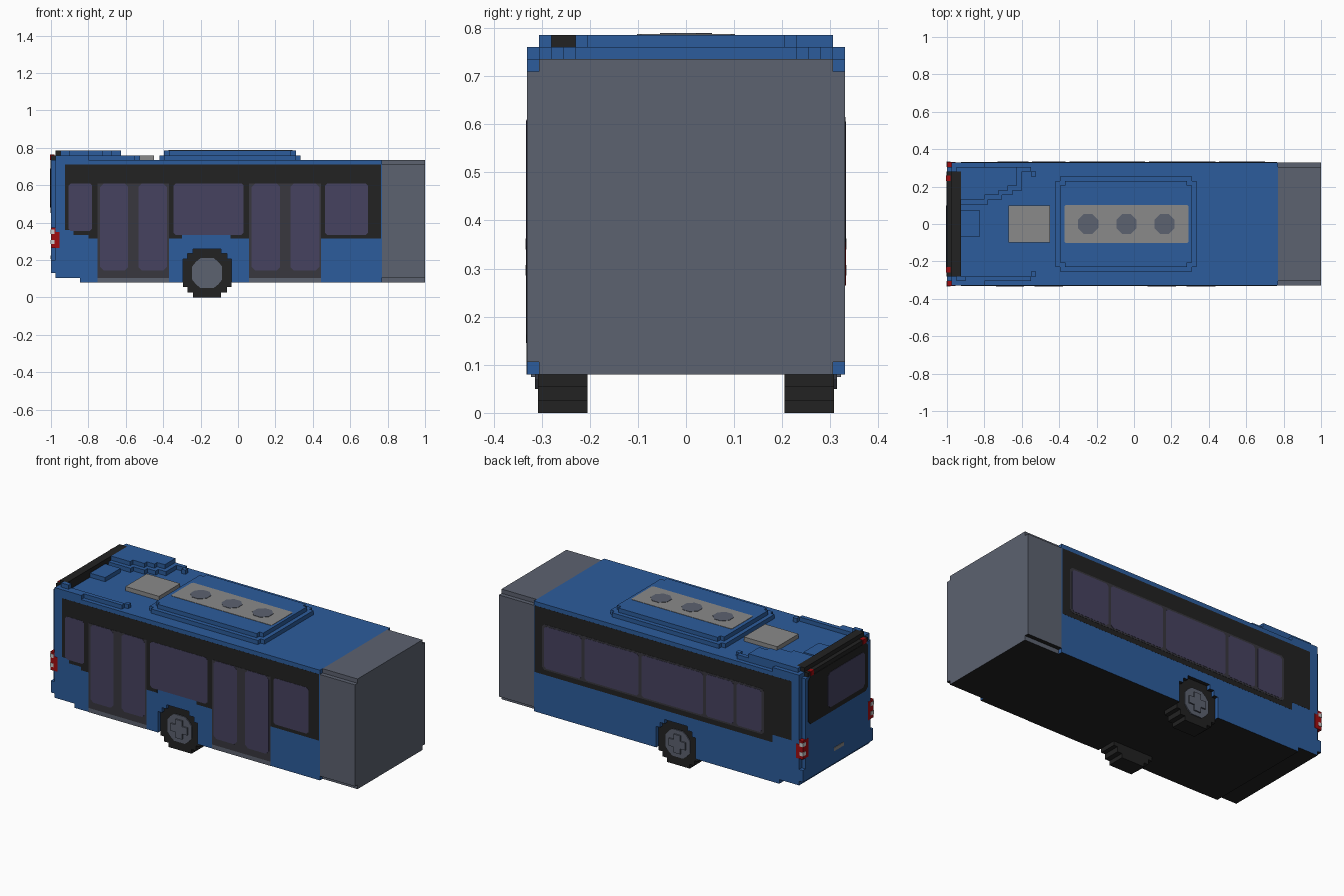
import bpy, bmesh

if "Cube" in bpy.data.objects:
    bpy.data.objects.remove(bpy.data.objects["Cube"], do_unlink=True)


def material(name, r, g, b):
    lin = [((c / 255 + 0.055) / 1.055) ** 2.4 if c > 10 else c / 255 / 12.92 for c in (r, g, b)] + [1]
    m = bpy.data.materials.new(name)
    m.use_nodes = True
    m.diffuse_color = lin
    bsdf = m.node_tree.nodes["Principled BSDF"]
    bsdf.inputs["Base Color"].default_value = lin
    bsdf.inputs["Roughness"].default_value = 0.8
    return m


BLUE = material("body blue", 44, 92, 156)
GREY = material("slate grey", 92, 98, 112)
BLACK = material("black", 34, 34, 34)
GLASS = material("tinted glass", 70, 66, 96)
FRAME = material("door frame grey", 56, 55, 62)
SILVER = material("light grey", 138, 138, 138)
RED = material("lamp red", 160, 12, 15)
WHITE = material("lamp white", 205, 205, 205)


def prism(name, pts, axis, a, b, mat, under=None):
    """Extrude a 2D outline along an axis from a to b; under = material for downward faces."""
    place = {"x": lambda u, v: (a, u, v), "y": lambda u, v: (u, a, v), "z": lambda u, v: (u, v, a)}[axis]
    bm = bmesh.new()
    face = bm.faces.new([bm.verts.new(place(u, v)) for u, v in pts])
    ext = bmesh.ops.extrude_face_region(bm, geom=[face])
    move = [(b - a) if axis == k else 0 for k in "xyz"]
    bmesh.ops.translate(bm, vec=move, verts=[v for v in ext["geom"] if isinstance(v, bmesh.types.BMVert)])
    bmesh.ops.recalc_face_normals(bm, faces=bm.faces)
    bm.normal_update()
    me = bpy.data.meshes.new(name)
    me.materials.append(mat)
    if under:
        me.materials.append(under)
        for f in bm.faces:
            f.material_index = int(f.normal.z < -0.5)
    bm.to_mesh(me)
    bm.free()
    ob = bpy.data.objects.new(name, me)
    bpy.context.collection.objects.link(ob)
    return ob


def rect(u0, u1, v0, v1, c=0.0):
    """Rectangle outline with optional cut corners."""
    if not c:
        return [(u0, v0), (u1, v0), (u1, v1), (u0, v1)]
    return [(u0 + c, v0), (u1 - c, v0), (u1, v0 + c), (u1, v1 - c),
            (u1 - c, v1), (u0 + c, v1), (u0, v1 - c), (u0, v0 + c)]


def box(name, x0, x1, y0, y1, z0, z1, mat, under=None):
    return prism(name, rect(x0, x1, y0, y1), "z", z0, z1, mat, under)


def stepped(cu, cv, quarter):
    """Blocky round outline from one quarter, listed from top to right."""
    q, r = quarter, quarter[::-1]
    off = q + [(u, -v) for u, v in r] + [(-u, -v) for u, v in q] + [(-u, v) for u, v in r]
    return [(cu + u, cv + v) for u, v in off]


def plate(name, pts, side, level, mat):
    """Thin plate on a body side; level sets the stacking order."""
    return prism(name, pts, "y", side * 0.329, side * (0.3305 + 0.0012 * level), mat)


# Body core and side skins with stepped wheel arches
WX, WZ = -0.165, 0.13
tyre_q = [(0.075, 0.13), (0.075, 0.105), (0.105, 0.105), (0.105, 0.075), (0.13, 0.075)]
rear_steps = [(-1, 0.13), (-0.975, 0.13), (-0.975, 0.105), (-0.845, 0.105), (-0.845, 0.08)]
prism("body_core", [(0.77, 0.08), (0.77, 0.735), (-1, 0.735)] + rear_steps, "y", -0.305, 0.305, BLUE, BLACK)
arch = [(WX - 0.13, 0.08)] + [(WX - u, WZ + v) for u, v in tyre_q[::-1]] \
    + [(WX + u, WZ + v) for u, v in tyre_q] + [(WX + 0.13, 0.08)]
skin = [(0.77, 0.735), (-0.975, 0.735), (-0.975, 0.2), (-1, 0.2)] + rear_steps + arch + [(0.77, 0.08)]
for s, tag in ((-1, "front"), (1, "back")):
    prism(tag + "_side_skin", skin, "y", s * 0.305, s * 0.33, BLUE, BLACK)

# Grey joint section with notched long edges
joint = stepped(0, 0.4075, [(0.305, 0.3275), (0.305, 0.302), (0.33, 0.302)])
prism("joint_section", joint, "x", 0.77, 1.0, GREY, BLACK)

# Wheels
hub_q = [(0.035, 0.08), (0.06, 0.06), (0.08, 0.035)]
cross_q = [(0.022, 0.055), (0.022, 0.022), (0.055, 0.022)]
for s, tag in ((-1, "front"), (1, "back")):
    prism(tag + "_tyre", stepped(WX, WZ, tyre_q), "y", s * 0.205, s * 0.308, BLACK)
    prism(tag + "_hub", stepped(WX, WZ, hub_q), "y", s * 0.3, s * 0.314, GREY)
    prism(tag + "_hub_cross", stepped(WX, WZ, cross_q), "y", s * 0.3, s * 0.322, GREY)

# Front side: dark window band, doors and panes
band = [(-0.925, 0.71), (-0.925, 0.36), (-0.88, 0.36), (-0.88, 0.335), (-0.8, 0.335), (-0.8, 0.315),
        (-0.3, 0.315), (-0.3, 0.335), (-0.04, 0.335), (-0.04, 0.315), (0.765, 0.315), (0.765, 0.71)]
plate("front_window_band", band, -1, 0, BLACK)
for i, (x0, x1) in enumerate(((-0.75, -0.37), (0.06, 0.445))):
    plate(f"door_{i}_frame", rect(x0, x1, 0.105, 0.61), -1, 1, FRAME)
    plate(f"door_{i}_sill", rect(x0, x1, 0.08, 0.105), -1, 1, GREY)
    mid = (x0 + x1) / 2
    for j, (p0, p1) in enumerate(((x0 + 0.012, mid - 0.027), (mid + 0.027, x1 - 0.01))):
        plate(f"door_{i}_pane_{j}", rect(p0, p1, 0.145, 0.608, 0.018), -1, 2, GLASS)
for i, (x0, x1, z0) in enumerate(((-0.905, -0.78, 0.355), (-0.345, 0.03, 0.335), (0.465, 0.695, 0.335))):
    plate(f"front_window_{i}", rect(x0, x1, z0, 0.61, 0.012), -1, 1, GLASS)

# Back side: dark window band with five panes
plate("back_window_band", [(-0.925, 0.71), (-0.925, 0.36), (-0.8, 0.36), (-0.8, 0.315), (0.765, 0.315),
                           (0.765, 0.71)], 1, 0, BLACK)
plate("back_pane_surround", rect(-0.745, 0.715, 0.345, 0.615, 0.015), 1, 1, FRAME)
for i, (x0, x1) in enumerate(((-0.73, -0.565), (-0.545, -0.365), (-0.345, 0.06), (0.08, 0.435), (0.455, 0.7))):
    plate(f"back_window_{i}", rect(x0, x1, 0.355, 0.605, 0.012), 1, 2, GLASS)

# Rear end: window, number lamp and tail lamps
prism("rear_window_band", rect(-0.28, 0.28, 0.45, 0.735, 0.02), "x", -0.99, -1.0, BLACK).location.x = -0.002
prism("rear_window", rect(-0.25, 0.1, 0.48, 0.69, 0.02), "x", -0.99, -1.0, GLASS).location.x = -0.004
prism("number_lamp", rect(-0.05, 0.04, 0.205, 0.225), "x", -0.99, -1.0, SILVER).location.x = -0.003
for s, tag in ((-1, "front"), (1, "back")):
    y0, y1 = sorted((s * 0.28, s * 0.332))
    box(tag + "_tail_lamp", -1.001, -0.975, y0, y1, 0.265, 0.375, RED)
    plate(tag + "_tail_lamp_side", rect(-0.98, -0.955, 0.265, 0.35), s, 1, RED)
    for k, z in enumerate((0.285, 0.34)):
        w0, w1 = sorted((s * 0.305, s * 0.334))
        box(f"{tag}_tail_lamp_spot_{k}", -1.003, -0.98, w0, w1, z, z + 0.022, WHITE)
    r0, r1 = sorted((s * 0.23, s * 0.26))
    box(tag + "_high_lamp", -1.004, -0.98, r0, r1, 0.735, 0.763, RED)

# Rear roof spoiler and roof steps
box("spoiler_lower", -1.0, -0.925, -0.28, 0.28, 0.735, 0.76, BLACK)
box("spoiler_upper", -0.975, -0.925, -0.28, 0.28, 0.76, 0.785, BLACK)
for s, tag in ((-1, "front"), (1, "back")):
    y = lambda a, b: sorted((s * a, s * b))
    box(tag + "_roof_edge", -0.975, -0.8, *y(0.28, 0.33), 0.735, 0.76, BLUE)
    box(tag + "_roof_ridge", -0.8, -0.55, *y(0.28, 0.305), 0.735, 0.76, BLUE)
    box(tag + "_ridge_tip", -0.55, -0.525, *y(0.255, 0.28), 0.735, 0.76, BLUE)
    box(tag + "_spoiler_end", -0.95, -0.9, *y(0.28, 0.305), 0.76, 0.785, BLUE)
plateau = [(-0.925, 0.105), (-0.78, 0.105), (-0.78, 0.13), (-0.705, 0.13), (-0.705, 0.155), (-0.65, 0.155),
           (-0.65, 0.18), (-0.6, 0.18), (-0.6, 0.28), (-0.925, 0.28)]
prism("roof_plateau_lower", plateau, "z", 0.735, 0.76, BLUE)
upper = [(-0.925, 0.13), (-0.8, 0.13), (-0.8, 0.155), (-0.725, 0.155), (-0.725, 0.18), (-0.675, 0.18),
         (-0.675, 0.205), (-0.625, 0.205), (-0.625, 0.305), (-0.925, 0.305)]
prism("roof_plateau_upper", upper, "z", 0.759, 0.785, BLUE)
box("roof_block", -0.925, -0.825, -0.07, 0.075, 0.735, 0.76, BLUE)
box("roof_hatch", -0.67, -0.45, -0.1, 0.1, 0.735, 0.76, SILVER)

# Roof cooling unit with vents
prism("cooling_unit_base", stepped(-0.0425, 0, [(0.352, 0.255), (0.352, 0.23), (0.3775, 0.23)]), "z",
      0.735, 0.76, BLUE)
prism("cooling_unit_top", stepped(-0.0425, 0, [(0.327, 0.23), (0.327, 0.205), (0.3525, 0.205)]), "z",
      0.76, 0.785, BLUE)
prism("cooling_unit_panel", rect(-0.372, 0.292, -0.102, 0.102, 0.008), "z", 0.78, 0.787, SILVER)
for i, x in enumerate((-0.245, -0.04, 0.163)):
    prism(f"cooling_fan_{i}", rect(x - 0.054, x + 0.054, -0.054, 0.054, 0.032), "z", 0.78, 0.789, GREY)
